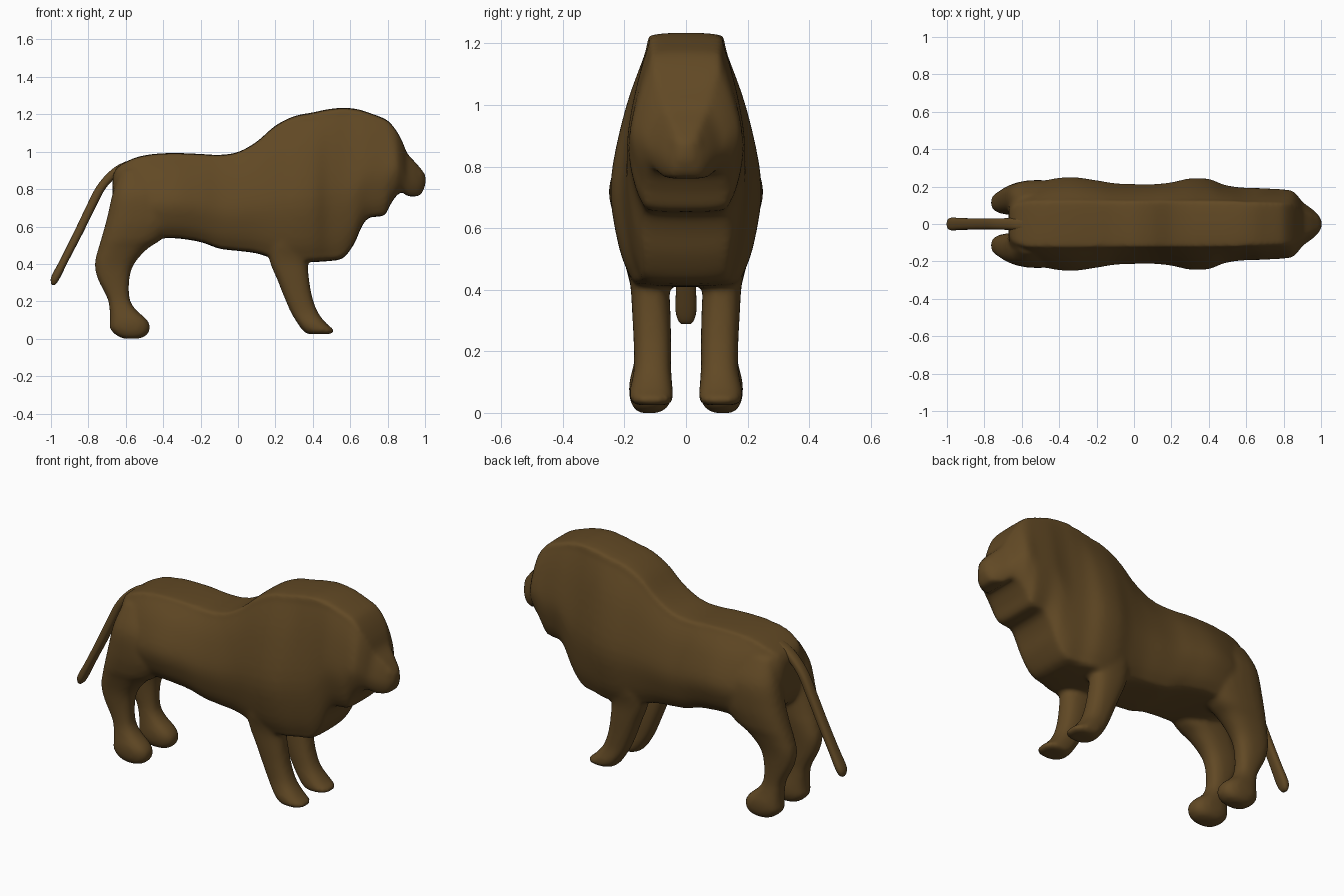
import bpy, bmesh, math

fur = bpy.data.materials.new("brown_fur")
fur.diffuse_color = (0.12, 0.066, 0.018, 1)


def spline(pts, steps, closed=False):
    """Catmull-Rom interpolation of tuples of any length."""
    n, out = len(pts), []
    for i in range(n if closed else n - 1):
        if closed:
            q = [pts[(i + k) % n] for k in (-1, 0, 1, 2)]
        else:
            q = [pts[min(max(i + k, 0), n - 1)] for k in (-1, 0, 1, 2)]
        for s in range(steps):
            t = s / steps
            out.append(tuple(
                b + 0.5 * t * (c - a + t * (2*a - 5*b + 4*c - d + t * (3*(b - c) + d - a)))
                for a, b, c, d in zip(*q)))
    return out if closed else out + [pts[-1]]


def loft(bm, rings):
    vr = [[bm.verts.new(p) for p in r] for r in rings]
    n = len(vr[0])
    for a, b in zip(vr, vr[1:]):
        for j in range(n):
            bm.faces.new((a[j], a[(j + 1) % n], b[(j + 1) % n], b[j]))
    bm.faces.new(vr[0][::-1])
    bm.faces.new(vr[-1])


def body_ring(x, bot, top, w):
    wt = min(0.12, 0.6 * w)
    half = [(wt * 0.85, 1), (wt + 0.1 * (w - wt), 0.95), (wt + 0.62 * (w - wt), 0.73),
            (w, 0.43), (0.92 * w, 0.2), (0.76 * w, 0.05), (0.55 * w, 0)]
    loop = half + [(-y, t) for y, t in reversed(half)]
    return [(x, y, bot + t * (top - bot)) for y, t in spline(loop, 4, True)]


def limb_ring(z, x0, x1, y0, y1, side=1):
    ring = []
    for k in range(24):
        a = math.tau * k / 24
        c, s = math.cos(a), math.sin(a)
        c, s = (math.copysign(abs(v) ** 0.8, v) for v in (c, s))
        ring.append(((x0 + x1) / 2 + c * (x1 - x0) / 2,
                     side * ((y0 + y1) / 2 + s * (y1 - y0) / 2), z))
    return ring


def finish(name, bm):
    bmesh.ops.recalc_face_normals(bm, faces=bm.faces)
    me = bpy.data.meshes.new(name)
    bm.to_mesh(me)
    bm.free()
    for p in me.polygons:
        p.use_smooth = True
    me.materials.append(fur)
    ob = bpy.data.objects.new(name, me)
    bpy.context.collection.objects.link(ob)
    return ob


# torso, mane and muzzle: x, bottom, top, half width
torso = [
    (-0.67, 0.68, 0.87, 0.10), (-0.64, 0.61, 0.92, 0.165), (-0.55, 0.56, 0.965, 0.205),
    (-0.45, 0.54, 0.985, 0.238), (-0.33, 0.54, 0.99, 0.25), (-0.2, 0.52, 0.985, 0.233),
    (-0.1, 0.485, 0.98, 0.217), (0.0, 0.473, 0.995, 0.213), (0.1, 0.46, 1.05, 0.212),
    (0.2, 0.43, 1.135, 0.222), (0.3, 0.415, 1.185, 0.243), (0.4, 0.415, 1.205, 0.24),
    (0.48, 0.42, 1.222, 0.21), (0.56, 0.435, 1.23, 0.196), (0.62, 0.51, 1.226, 0.193),
    (0.66, 0.60, 1.218, 0.192), (0.70, 0.65, 1.205, 0.19), (0.78, 0.662, 1.175, 0.186),
    (0.815, 0.72, 1.15, 0.183), (0.85, 0.77, 1.105, 0.175), (0.88, 0.785, 1.05, 0.145),
    (0.905, 0.765, 0.99, 0.115), (0.95, 0.762, 0.94, 0.082), (0.98, 0.775, 0.905, 0.055),
    (1.003, 0.825, 0.875, 0.022)]

# legs: z, back x, front x, inner y, outer y
front_leg = [
    (0.025, 0.37, 0.50, 0.055, 0.165), (0.045, 0.345, 0.515, 0.042, 0.182),
    (0.08, 0.32, 0.475, 0.043, 0.182), (0.14, 0.283, 0.428, 0.048, 0.17),
    (0.22, 0.248, 0.398, 0.048, 0.17), (0.32, 0.208, 0.38, 0.05, 0.175),
    (0.42, 0.168, 0.375, 0.055, 0.182), (0.52, 0.17, 0.40, 0.06, 0.205),
    (0.68, 0.24, 0.42, 0.08, 0.235)]
hind_leg = [
    (0.0, -0.61, -0.53, 0.09, 0.15), (0.018, -0.65, -0.49, 0.06, 0.172),
    (0.055, -0.685, -0.47, 0.046, 0.184), (0.10, -0.685, -0.485, 0.046, 0.184),
    (0.16, -0.687, -0.55, 0.055, 0.17), (0.22, -0.70, -0.58, 0.06, 0.163),
    (0.32, -0.75, -0.58, 0.057, 0.168), (0.40, -0.766, -0.555, 0.052, 0.178),
    (0.48, -0.748, -0.485, 0.045, 0.198), (0.54, -0.73, -0.40, 0.04, 0.218),
    (0.65, -0.70, -0.33, 0.035, 0.234), (0.78, -0.67, -0.36, 0.03, 0.226),
    (0.90, -0.63, -0.45, 0.03, 0.16)]

bm = bmesh.new()
loft(bm, [body_ring(*s) for s in spline(torso, 4)])
for leg in (front_leg, hind_leg):
    for side in (1, -1):
        loft(bm, [limb_ring(*s, side) for s in spline(leg, 4)])
# nostril bumps
for side in (1, -1):
    r = bmesh.ops.create_uvsphere(bm, u_segments=16, v_segments=10, radius=0.026)
    bmesh.ops.translate(bm, verts=r["verts"], vec=(0.968, side * 0.026, 0.88))
body = finish("lion_body", bm)

# blend the overlapping parts into one skin
rm = body.modifiers.new("blend", 'REMESH')
rm.mode = 'VOXEL'
rm.voxel_size = 0.012
rm.use_smooth_shade = True
sm = body.modifiers.new("soften", 'SMOOTH')
sm.factor = 0.5
sm.iterations = 7

# tail: z, outer x, inner x, y range
tail = [
    (0.288, -0.995, -0.98, -0.014, 0.014), (0.30, -1.0, -0.967, -0.025, 0.025),
    (0.335, -0.997, -0.947, -0.034, 0.034), (0.42, -0.952, -0.905, -0.032, 0.032),
    (0.56, -0.882, -0.832, -0.03, 0.03), (0.70, -0.815, -0.763, -0.03, 0.03),
    (0.80, -0.765, -0.71, -0.03, 0.03), (0.87, -0.712, -0.645, -0.031, 0.031),
    (0.92, -0.655, -0.57, -0.032, 0.032), (0.948, -0.60, -0.53, -0.03, 0.03)]
bm = bmesh.new()
loft(bm, [limb_ring(*s) for s in spline(tail, 5)])
finish("tail", bm)
